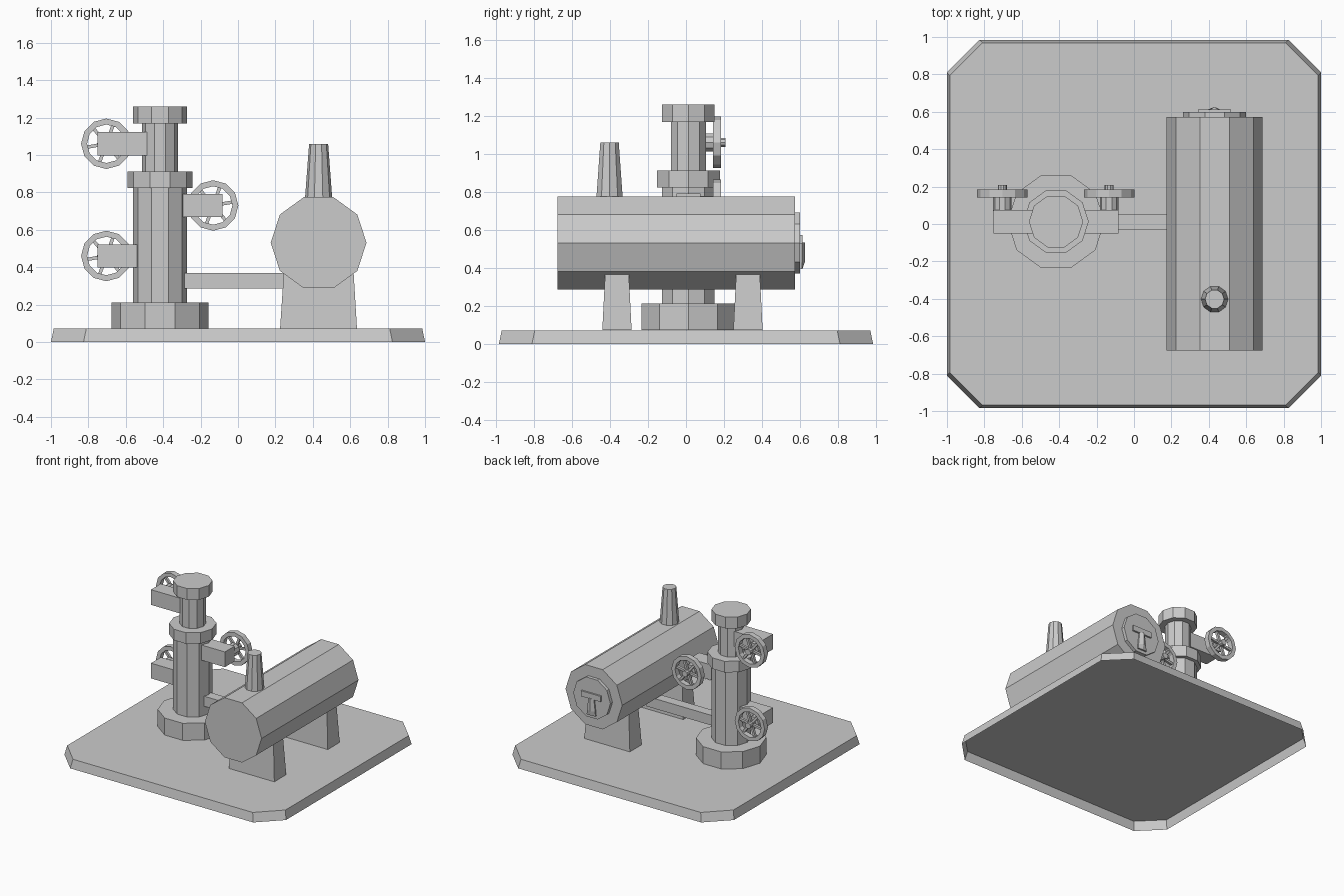
import bpy, bmesh
from math import cos, sin, tau, radians
from mathutils import Matrix

cube = bpy.data.objects.get("Cube")
if cube:
    bpy.data.objects.remove(cube)

GREY = (0.6, 0.6, 0.6, 1)
grey = bpy.data.materials.new("painted_grey")
grey.use_nodes = True
grey.diffuse_color = GREY
grey.node_tree.nodes["Principled BSDF"].inputs["Base Color"].default_value = GREY


def finish(name, bm):
    bmesh.ops.recalc_face_normals(bm, faces=bm.faces)
    mesh = bpy.data.meshes.new(name)
    bm.to_mesh(mesh)
    bm.free()
    mesh.materials.append(grey)
    obj = bpy.data.objects.new(name, mesh)
    bpy.context.collection.objects.link(obj)
    return obj


def loft(name, rings, closed=False, open_start=False):
    """Skin a list of rings, capping the ends unless closed on itself or left open."""
    bm = bmesh.new()
    loops = [[bm.verts.new(p) for p in ring] for ring in rings]
    n = len(loops[0])
    pairs = list(zip(loops, loops[1:]))
    if closed:
        pairs.append((loops[-1], loops[0]))
    else:
        bm.faces.new(loops[-1])
        if not open_start:
            bm.faces.new(loops[0])
    for a, b in pairs:
        for i in range(n):
            j = (i + 1) % n
            bm.faces.new((a[i], a[j], b[j], b[i]))
    return finish(name, bm)


def ring(axis, center, radius, level, sides=10):
    """Regular polygon around the z or y axis at a given level."""
    u, v = center
    pts = [(u + radius * cos(tau * i / sides), v + radius * sin(tau * i / sides))
           for i in range(sides)]
    return [(a, b, level) if axis == "z" else (a, level, b) for a, b in pts]


def lathe(name, axis, center, profile, sides=10):
    return loft(name, [ring(axis, center, r, h, sides) for r, h in profile])


def rect(x0, x1, y0, y1, z):
    return [(x0, y0, z), (x1, y0, z), (x1, y1, z), (x0, y1, z)]


def box(name, x, y, z):
    return loft(name, [rect(*x, *y, z[0]), rect(*x, *y, z[1])])


# Base plate with cut corners and sloping edges, hollow underneath
def plate(inset, z):
    x, y, c = 1 - inset, 0.984 - inset, 0.174
    return [(x, y - c, z), (x - c, y, z), (c - x, y, z), (-x, y - c, z),
            (-x, c - y, z), (c - x, -y, z), (x - c, -y, z), (x, c - y, z)]


TOP = 0.072
loft("base_plate", [plate(0, 0), plate(0.015, TOP)], open_start=True)

# Standing column with flanges
COL = (-0.417, 0.013)
lathe("column", "z", COL, [
    (0.26, TOP + 0.001), (0.26, 0.212), (0.145, 0.212), (0.145, 0.823),
    (0.175, 0.823), (0.175, 0.913), (0.097, 0.913), (0.097, 1.168),
    (0.145, 1.168), (0.145, 1.26)])


# Valve arms, each with a handwheel on the back
def valve(label, end_x, wheel_x, z):
    box(label + "_arm", sorted((end_x, COL[0])), (-0.051, 0.076), (z - 0.062, z + 0.062))
    c = (wheel_x, z)
    lathe(label + "_stem", "y", c, [(0.05, 0.07), (0.05, 0.142), (0.024, 0.142), (0.024, 0.208)])
    loft(label + "_wheel_rim", [ring("y", c, r, y, 12) for r, y in
         ((0.135, 0.141), (0.135, 0.185), (0.103, 0.185), (0.103, 0.141))], closed=True)
    bm = bmesh.new()
    for k in range(6):
        spoke = (Matrix.Translation((wheel_x, 0.164, z))
                 @ Matrix.Rotation(radians(60 * k - 10), 4, "Y")
                 @ Matrix.Translation((0.06, 0, 0)) @ Matrix.Diagonal((0.1, 0.02, 0.018, 1)))
        bmesh.ops.create_cube(bm, size=1, matrix=spoke)
    finish(label + "_wheel_spokes", bm)


valve("upper_valve", -0.75, -0.704, 1.06)
valve("middle_valve", -0.083, -0.133, 0.73)
valve("lower_valve", -0.75, -0.704, 0.46)

# Connecting pipe and horizontal tank
TANK = (0.431, 0.531)
box("connecting_pipe", (COL[0], 0.32), (-0.029, 0.052), (0.286, 0.368))
lathe("tank", "y", TANK, [(0.256, -0.677), (0.256, 0.572)])

# Tapered tank supports
for label, y in (("front_support", -0.363), ("back_support", 0.326)):
    loft(label, [rect(0.225, 0.636, y - 0.077, y + 0.077, TOP + 0.001),
                 rect(0.245, 0.618, y - 0.062, y + 0.062, 0.372)])

# Chimney
lathe("chimney", "z", (0.431, -0.402), [(0.073, 0.765), (0.051, 1.059)])

# Round hatch with a T-shaped handle
lathe("hatch", "y", TANK, [(0.168, 0.56), (0.168, 0.599)])
box("hatch_handle_bar", (0.342, 0.519), (0.59, 0.613), (0.529, 0.574))
loft("hatch_handle_grip", [
    [(0.43 - w, 0.59, z), (0.43 - w, 0.61, z), (0.43, y, z), (0.43 + w, 0.61, z), (0.43 + w, 0.59, z)]
    for w, y, z in ((0.04, 0.612, 0.395), (0.036, 0.626, 0.434), (0.025, 0.626, 0.534))])
